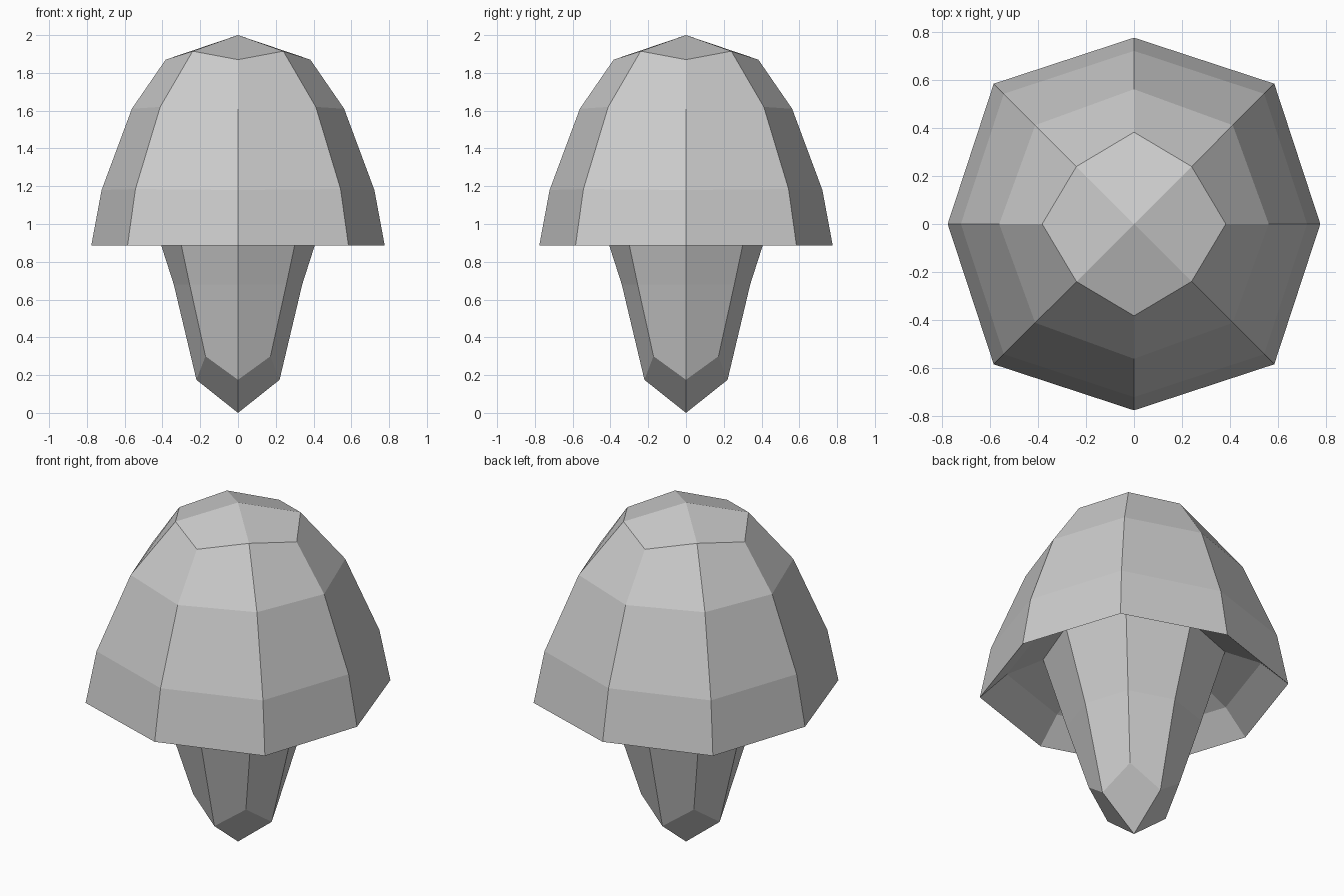
import bpy
import bmesh
import math

cube = bpy.data.objects.get("Cube")
if cube:
    bpy.data.objects.remove(cube, do_unlink=True)

grey = bpy.data.materials.new("plain grey")
grey.use_nodes = True
colour = (0.6, 0.6, 0.6, 1)
grey.diffuse_color = colour
grey.node_tree.nodes["Principled BSDF"].inputs["Base Color"].default_value = colour


def add_ring(bm, side, side_z, corner, corner_z):
    """Eight points: even ones on the axes, odd ones on the diagonals."""
    ring = []
    for i in range(8):
        r, z = (corner * math.sqrt(2), corner_z) if i % 2 else (side, side_z)
        a = i * math.pi / 4
        ring.append(bm.verts.new((r * math.cos(a), r * math.sin(a), z)))
    return ring


def build(name, rings, tip_z, first):
    """Bridge the rings and close the first one with four quads at a tip."""
    bm = bmesh.new()
    loops = [add_ring(bm, *ring) for ring in rings]
    tip = bm.verts.new((0, 0, tip_z))
    for i in range(first, first + 8, 2):
        bm.faces.new([tip] + [loops[0][(i + k) % 8] for k in range(3)])
    for a, b in zip(loops, loops[1:]):
        for i in range(8):
            j = (i + 1) % 8
            bm.faces.new((a[i], b[i], b[j], a[j]))
    bmesh.ops.recalc_face_normals(bm, faces=bm.faces)
    mesh = bpy.data.meshes.new(name)
    bm.to_mesh(mesh)
    bm.free()
    mesh.materials.append(grey)
    obj = bpy.data.objects.new(name, mesh)
    bpy.context.collection.objects.link(obj)


# Cap: dome down to the rim, then the hollow underside
build("cap", [
    (0.383, 1.87, 0.24, 1.915),
    (0.562, 1.61, 0.412, 1.62),
    (0.722, 1.18, 0.543, 1.185),
    (0.777, 0.885, 0.585, 0.885),
    (0.64, 1.02, 0.482, 1.02),
    (0.475, 1.10, 0.345, 1.10),
], 2.0, 1)

# Stem: pointed foot flaring up to the underside
build("stem", [
    (0.22, 0.175, 0.172, 0.30),
    (0.34, 0.68, 0.256, 0.68),
    (0.475, 1.10, 0.345, 1.10),
], 0.0, 0)
